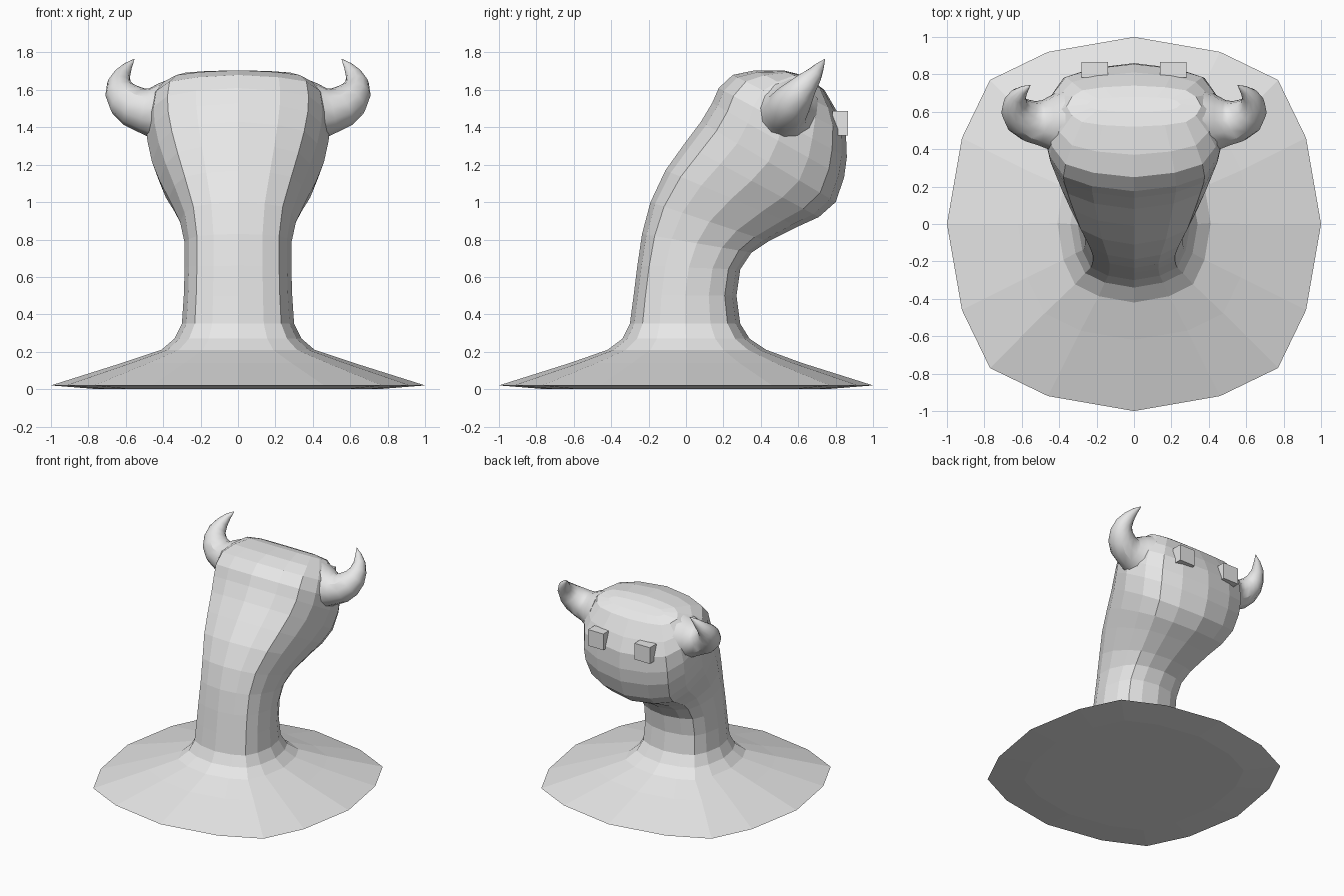
import bpy, bmesh, math
from mathutils import Vector

if "Cube" in bpy.data.objects:
    bpy.data.objects.remove(bpy.data.objects["Cube"])

grey = bpy.data.materials.new("plain grey")
grey.diffuse_color = (0.8, 0.8, 0.8, 1)
grey.use_nodes = True
grey.node_tree.nodes["Principled BSDF"].inputs["Base Color"].default_value = grey.diffuse_color


def loft(name, rings, parent_mesh=None):
    """Skin a list of equal-length point rings and cap both ends."""
    bm = bmesh.new()
    rows = [[bm.verts.new(p) for p in r] for r in rings]
    n = len(rows[0])
    for a, b in zip(rows, rows[1:]):
        for i in range(n):
            j = (i + 1) % n
            bm.faces.new((a[i], a[j], b[j], b[i]))
    bm.faces.new(rows[0][::-1])
    bm.faces.new(rows[-1])
    bmesh.ops.recalc_face_normals(bm, faces=bm.faces)
    me = bpy.data.meshes.new(name)
    bm.to_mesh(me)
    bm.free()
    me.materials.append(grey)
    ob = bpy.data.objects.new(name, me)
    bpy.context.collection.objects.link(ob)
    return ob


# Sixteen-sided rounded-square cross-section
quarter = [(1, 0), (.92, .46), (.77, .77), (.46, .92)]
section = []
for k in range(4):
    for x, y in quarter:
        for _ in range(k):
            x, y = -y, x
        section.append((x, y))

# Body: (low-y edge y, z), (high-y edge y, z), half width
body = [
    (-.75, 0, .75, 0, .75), (-1, .02, 1, .02, 1), (-.62, .14, .62, .14, .62),
    (-.42, .21, .43, .21, .41), (-.34, .27, .34, .27, .34),
    (-.30, .35, .29, .35, .30), (-.28, .5, .27, .5, .29),
    (-.26, .66, .29, .64, .285), (-.235, .83, .35, .73, .285),
    (-.19, 1.0, .44, .79, .31), (-.11, 1.17, .60, .87, .37),
    (-.01, 1.31, .71, .92, .42), (.08, 1.43, .80, 1.0, .46),
    (.14, 1.53, .845, 1.13, .485), (.175, 1.61, .86, 1.24, .49),
    (.25, 1.68, .855, 1.37, .475), (.37, 1.705, .81, 1.48, .43),
    (.52, 1.705, .74, 1.60, .36), (.60, 1.685, .68, 1.645, .25),
]
rings = []
for y0, z0, y1, z1, w in body:
    rings.append([(w * x, (y0 + y1) / 2 + y * (y1 - y0) / 2,
                   (z0 + z1) / 2 + y * (z1 - z0) / 2) for x, y in section])
loft("body", rings)

# Horns: swept tapering rings (x, y, z, radius)
horn = [(.38, .54, 1.48, .18), (.44, .54, 1.485, .15), (.50, .54, 1.49, .122),
        (.555, .55, 1.51, .112), (.60, .575, 1.545, .102),
        (.63, .61, 1.59, .083), (.635, .645, 1.635, .064),
        (.62, .685, 1.68, .045), (.59, .715, 1.725, .025),
        (.555, .742, 1.764, .002)]
side = Vector((0, .8, -.6))
pts = [Vector(h[:3]) for h in horn]
for s, label in ((1, "right"), (-1, "left")):
    rings = []
    for i, p in enumerate(pts):
        t = (pts[min(i + 1, len(pts) - 1)] - pts[max(i - 1, 0)]).normalized()
        v = t.cross(side).normalized()
        u = v.cross(t)
        ring = []
        for k in range(12):
            a = math.tau * k / 12
            q = p + horn[i][3] * (u * math.cos(a) + v * math.sin(a))
            ring.append((s * q.x, q.y, q.z))
        rings.append(ring)
    loft("horn_" + label, rings)

    # Eyes: small blocks on the face
    rings = [[(s * .21 + dx * .07, .825 + dy * .042, z)
              for dx, dy in ((-1, -1), (1, -1), (1, 1), (-1, 1))]
             for z in (1.355, 1.487)]
    loft("eye_" + label, rings)

# Soft shading on the horns only
for ob in bpy.data.objects:
    ob.select_set(ob.name.startswith("horn"))
    if ob.name.startswith("horn"):
        bpy.context.view_layer.objects.active = ob
bpy.ops.object.shade_smooth_by_angle(angle=math.radians(30))
